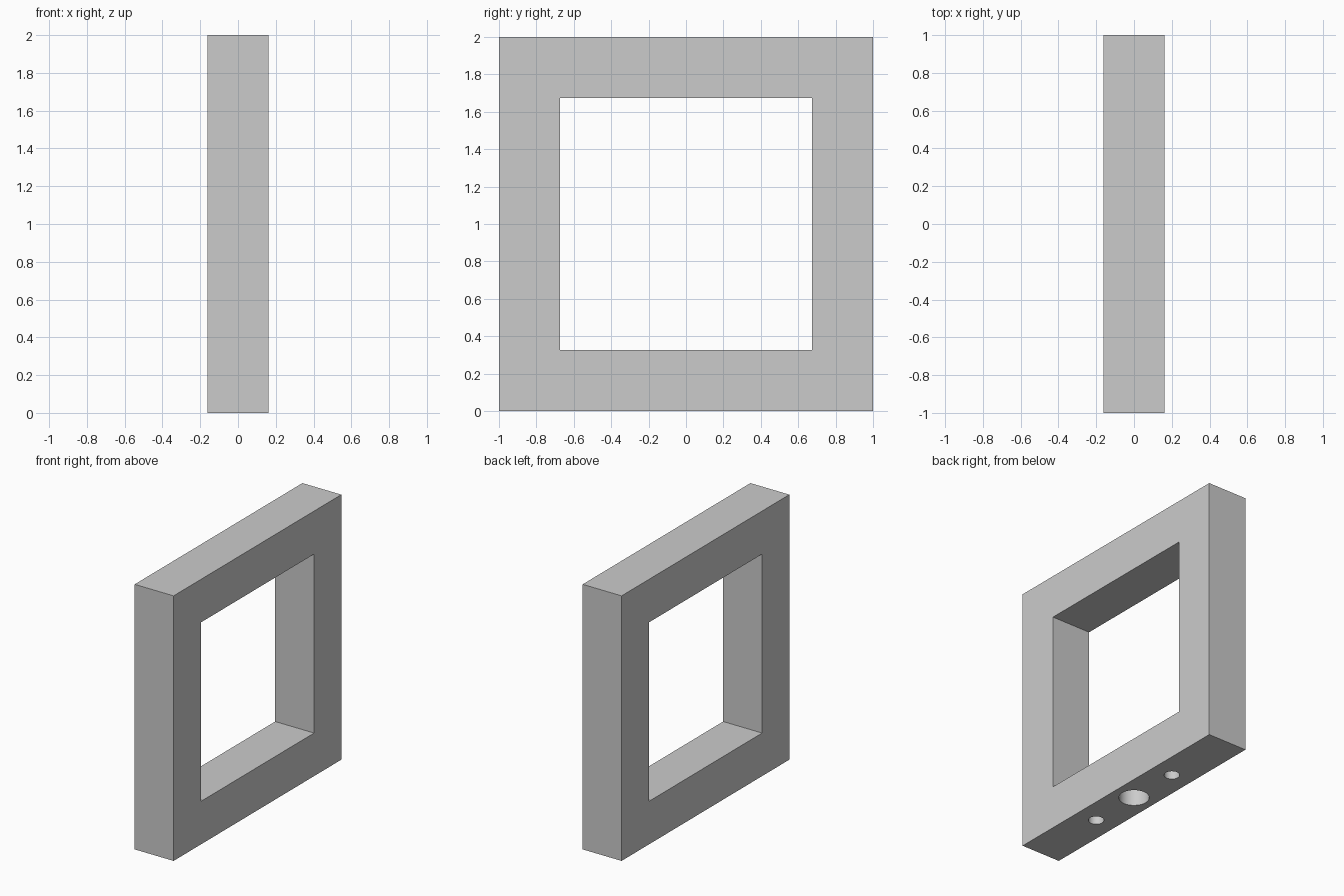
import bpy
import bmesh
from mathutils import Matrix

cube = bpy.data.objects.get("Cube")
if cube:
    bpy.data.objects.remove(cube, do_unlink=True)

THICK, SIZE, BAR = 0.325, 2.0, 0.325
HOLE_DEPTH = 0.2

grey = bpy.data.materials.new("light_grey")
grey.use_nodes = True
colour = (0.6, 0.6, 0.6, 1)
grey.diffuse_color = colour
grey.node_tree.nodes["Principled BSDF"].inputs["Base Color"].default_value = colour


def finish(name, bm):
    mesh = bpy.data.meshes.new(name)
    bm.to_mesh(mesh)
    bm.free()
    mesh.materials.append(grey)
    obj = bpy.data.objects.new(name, mesh)
    bpy.context.collection.objects.link(obj)
    return obj


# Square frame: outer and inner outlines bridged, then extruded through x
bm = bmesh.new()
corners = [(-1, -1), (1, -1), (1, 1), (-1, 1)]


def ring(half):
    return [bm.verts.new((-THICK / 2, y * half, SIZE / 2 + z * half)) for y, z in corners]


outer, inner = ring(SIZE / 2), ring(SIZE / 2 - BAR)
for i in range(4):
    j = (i + 1) % 4
    bm.faces.new((outer[i], outer[j], inner[j], inner[i]))
side = bmesh.ops.extrude_face_region(bm, geom=bm.faces[:])
moved = [v for v in side["geom"] if isinstance(v, bmesh.types.BMVert)]
bmesh.ops.translate(bm, verts=moved, vec=(THICK, 0, 0))
bmesh.ops.recalc_face_normals(bm, faces=bm.faces[:])
frame = finish("frame", bm)

# Blind mounting holes in the underside: one wide, two narrow
bm = bmesh.new()
for y, radius in ((0, 0.105), (-0.406, 0.054), (0.406, 0.054)):
    bmesh.ops.create_cone(bm, cap_ends=True, segments=48, radius1=radius, radius2=radius,
                          depth=HOLE_DEPTH * 2, matrix=Matrix.Translation((0, y, 0)))
cutter = finish("hole_cutter", bm)
cutter.hide_render = True

cut = frame.modifiers.new("mounting_holes", "BOOLEAN")
cut.operation = "DIFFERENCE"
cut.solver = "EXACT"
cut.object = cutter
bpy.context.view_layer.objects.active = frame
frame.select_set(True)
bpy.ops.object.modifier_apply(modifier=cut.name)
bpy.data.objects.remove(cutter, do_unlink=True)

# Smooth hole walls, crisp frame edges
bpy.ops.object.select_all(action="DESELECT")
frame.select_set(True)
bpy.ops.object.shade_smooth_by_angle()
